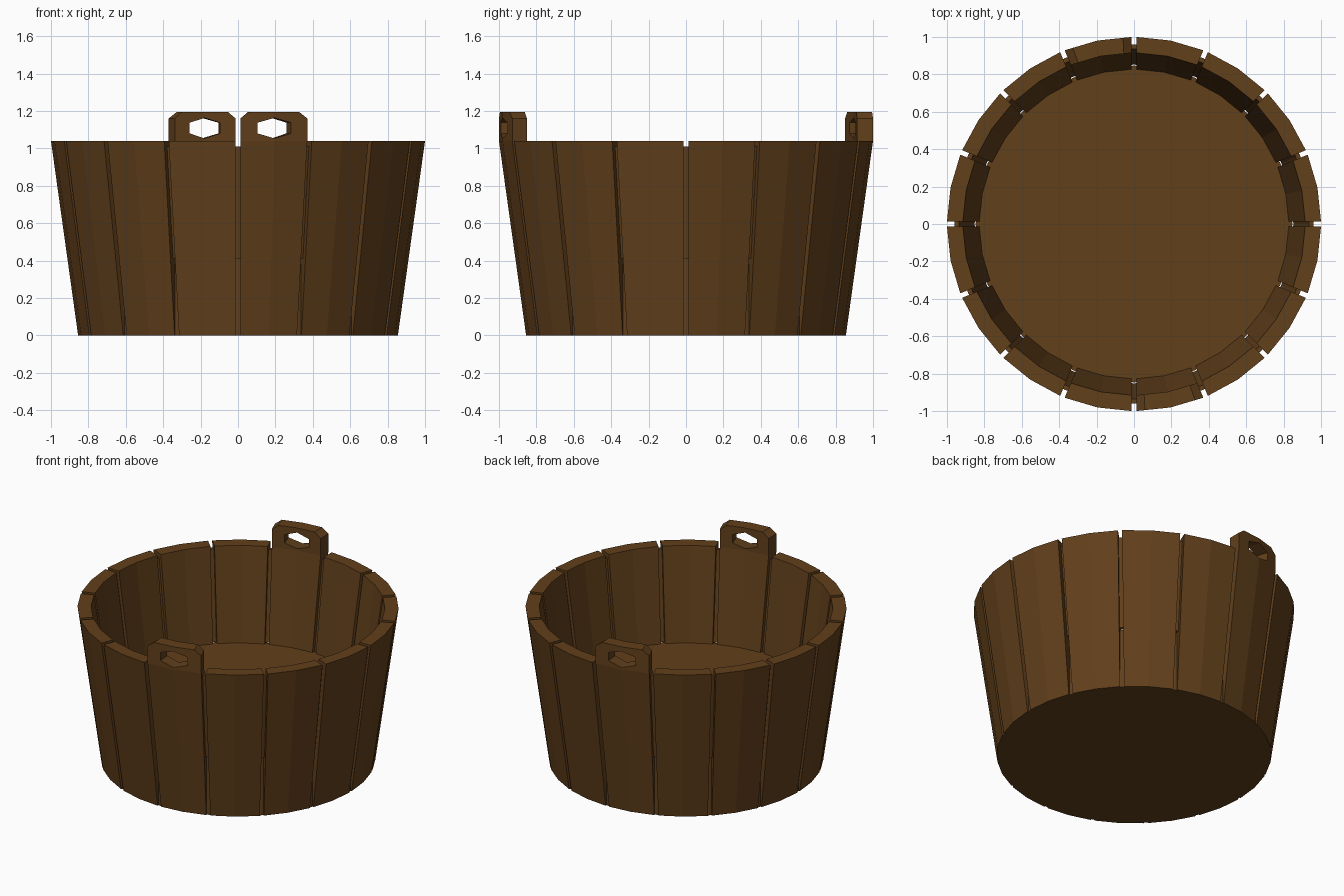
import bpy, bmesh, math
from mathutils import Vector

if "Cube" in bpy.data.objects:
    bpy.data.objects.remove(bpy.data.objects["Cube"])

N = 16            # staves
H = 1.04          # rim height
THICK = 0.085
GAP = 0.013       # half gap between staves
FLOOR = 0.41

wood = bpy.data.materials.new("wood")
wood.diffuse_color = (0.12, 0.05, 0.011, 1)
wood.use_nodes = True
wood.node_tree.nodes["Principled BSDF"].inputs["Base Color"].default_value = wood.diffuse_color


def radius(z):
    # tapered up to the rim, vertical above it
    return 0.855 + 0.145 * min(z, H) / H


def finish(bm, name):
    bmesh.ops.recalc_face_normals(bm, faces=bm.faces)
    me = bpy.data.meshes.new(name)
    bm.to_mesh(me)
    bm.free()
    me.materials.append(wood)
    ob = bpy.data.objects.new(name, me)
    bpy.context.collection.objects.link(ob)
    return ob


def point(angle, s, z, r):
    # s = -1..1 across a two-facet stave centred on the angle
    edge = math.pi / N - math.asin(GAP / r)
    mid = Vector((r * math.cos(angle), r * math.sin(angle), z))
    a = angle + math.copysign(edge, s)
    end = Vector((r * math.cos(a), r * math.sin(a), z))
    return mid.lerp(end, abs(s))


def plank(name, half, angle):
    # mirror a half outline, then give it radial thickness
    bm = bmesh.new()
    polys = [half, [(-s, z) for s, z in half][::-1]]
    cache = {}

    def vert(p, inner):
        key = (p[0] + 0.0, p[1], inner)
        if key not in cache:
            r = radius(p[1]) - (THICK if inner else 0)
            cache[key] = bm.verts.new(point(angle, p[0], p[1], r))
        return cache[key]

    for poly in polys:
        bm.faces.new([vert(p, False) for p in poly])
        bm.faces.new([vert(p, True) for p in reversed(poly)])
        for p, q in zip(poly, poly[1:] + poly[:1]):
            if p[0] == 0 and q[0] == 0:
                continue
            bm.faces.new([vert(q, False), vert(p, False), vert(p, True), vert(q, True)])
    return finish(bm, name)


def revolve(name, profile, sides=2 * N):
    # closed (r, z) profile turned about z; r = 0 becomes a pole
    bm = bmesh.new()
    rings = [[bm.verts.new((r * math.cos(2 * math.pi * i / sides),
                            r * math.sin(2 * math.pi * i / sides), z))
              for i in range(sides)] for r, z in profile]
    for a, b in zip(rings, rings[1:] + rings[:1]):
        for i in range(sides):
            j = (i + 1) % sides
            bm.faces.new((a[i], a[j], b[j], b[i]))
    return finish(bm, name)


# staves
stave = [(0, 0), (1, 0), (1, H), (0, H)]
for i in range(N):
    plank(f"stave_{i + 1}", stave, (i + 0.5) * 2 * math.pi / N)

# two opposite handles with hexagonal grips
grip = [(0, H), (1, H), (1, 1.16), (0.75, 1.195), (0, 1.195),
        (0, 1.163), (0.5, 1.137), (0.5, 1.08), (0, 1.053)]
for name, a in (("front_handle", 281.25), ("back_handle", 101.25)):
    plank(name, grip, math.radians(a))

# thin lining that closes the gaps above the floor
top = 1.01
revolve("lining", [(radius(FLOOR) - 0.035, FLOOR), (radius(top) - 0.035, top),
                   (radius(top) - 0.06, top), (radius(FLOOR) - 0.06, FLOOR)])

# solid floor block
bm = bmesh.new()
bmesh.ops.create_cone(bm, cap_ends=True, segments=2 * N, radius1=0.847,
                      radius2=0.847, depth=FLOOR)
bmesh.ops.translate(bm, verts=bm.verts, vec=(0, 0, FLOOR / 2))
finish(bm, "floor_block")
